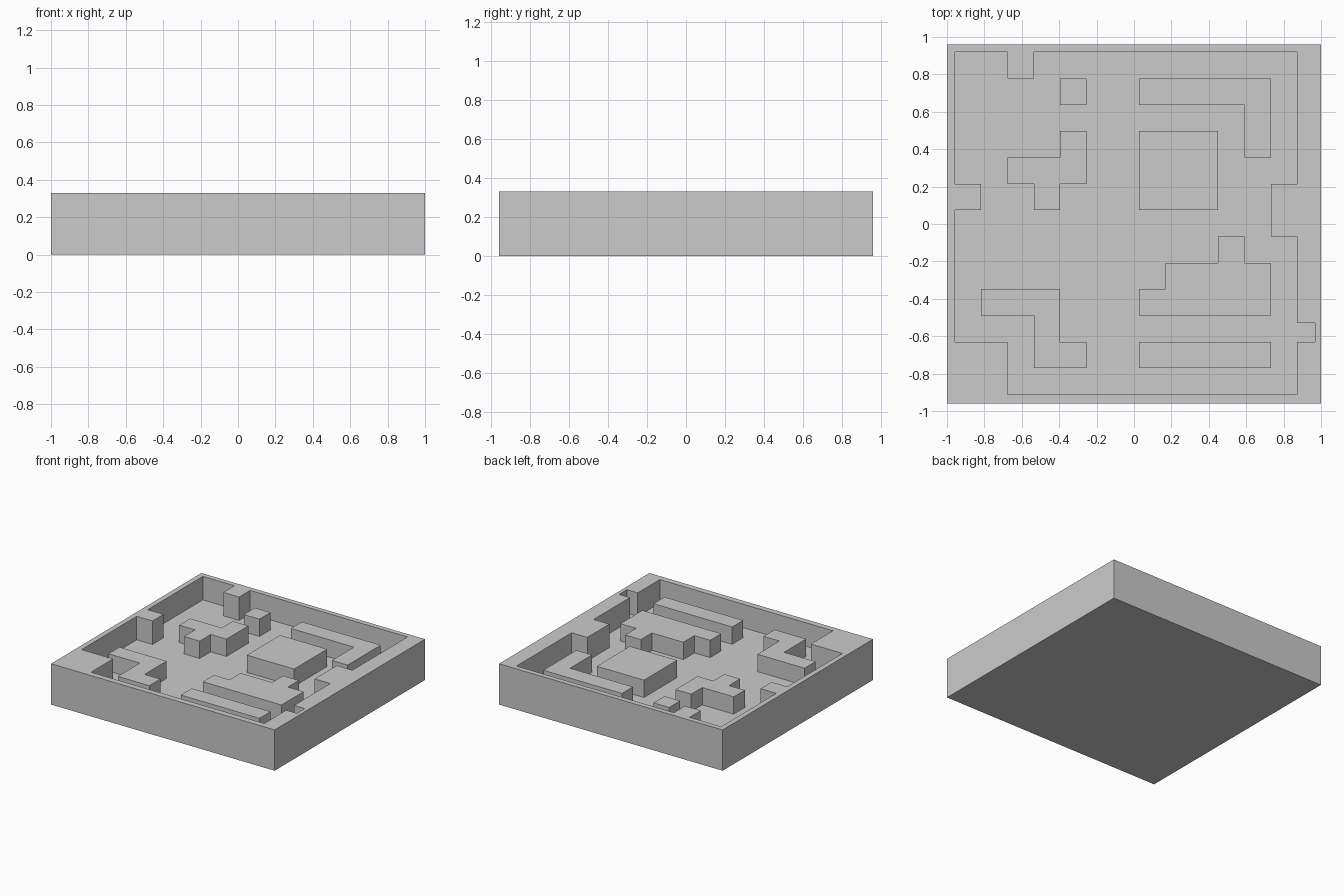
import bpy
import bmesh

cube = bpy.data.objects.get("Cube")
if cube:
    bpy.data.objects.remove(cube, do_unlink=True)

STEP = 0.1408              # grid pitch of the maze plan
ORIGIN = (0.028, 0.074)    # plan position of grid point (0, 0)
HEIGHT, FLOOR, BLOCK_TOP = 0.33, 0.14, 0.28

grey = bpy.data.materials.new("plain grey")
grey.use_nodes = True
colour = (0.6, 0.6, 0.6, 1)
grey.diffuse_color = colour
grey.node_tree.nodes["Principled BSDF"].inputs["Base Color"].default_value = colour


def on_grid(points):
    return [(ORIGIN[0] + STEP * i, ORIGIN[1] + STEP * j) for i, j in points]


def rect(x0, y0, x1, y1):
    return [(x0, y0), (x1, y0), (x1, y1), (x0, y1)]


def prism(name, outline, bottom, top):
    """Extrude a plan outline straight up into a closed solid."""
    bm = bmesh.new()
    base = bm.faces.new([bm.verts.new((x, y, bottom)) for x, y in outline])
    lifted = bmesh.ops.extrude_face_region(bm, geom=[base], use_keep_orig=True)
    verts = [v for v in lifted["geom"] if isinstance(v, bmesh.types.BMVert)]
    bmesh.ops.translate(bm, verts=verts, vec=(0, 0, top - bottom))
    bmesh.ops.recalc_face_normals(bm, faces=bm.faces)
    mesh = bpy.data.meshes.new(name)
    bm.to_mesh(mesh)
    bm.free()
    mesh.materials.append(grey)
    obj = bpy.data.objects.new(name, mesh)
    bpy.context.collection.objects.link(obj)
    return obj


# Outer tray with a stepped cavity and a small exit notch on the right
tray = prism("tray", rect(-1, -0.96, 1, 0.96), 0, HEIGHT)
cavity = prism("cavity_cutter", on_grid([
    (-7, 6), (-5, 6), (-5, 5), (-4, 5), (-4, 6), (6, 6),
    (6, 1), (5, 1), (5, -1), (6, -1),
    (6, -4.29), (6.68, -4.29), (6.68, -5), (6, -5),
    (6, -7), (-5, -7), (-5, -5), (-7, -5),
    (-7, 0), (-6, 0), (-6, 1), (-7, 1)]), FLOOR, HEIGHT + 0.2)
cavity.hide_render = True
cut = tray.modifiers.new("cavity", 'BOOLEAN')
cut.operation = 'DIFFERENCE'
cut.solver = 'EXACT'
cut.object = cavity

# Bake the cut and drop the cutter
graph = bpy.context.evaluated_depsgraph_get()
carved = bpy.data.meshes.new_from_object(tray.evaluated_get(graph))
tray.modifiers.clear()
tray.data = carved
bpy.data.objects.remove(cavity, do_unlink=True)

# Raised wall blocks standing on the floor, in grid units
blocks = {
    "square_block": rect(0, 0, 3, 3),
    "small_post": rect(-3, 4, -2, 5),
    "front_bar": rect(0, -6, 5, -5),
    "back_corner_wall": [(0, 4), (4, 4), (4, 2), (5, 2), (5, 5), (0, 5)],
    "left_branching_wall": [(-5, 1), (-4, 1), (-4, 0), (-3, 0), (-3, 1),
                            (-2, 1), (-2, 3), (-3, 3), (-3, 2), (-5, 2)],
    "right_stepped_wall": [(0, -4), (5, -4), (5, -2), (4, -2), (4, -1),
                           (3, -1), (3, -2), (1, -2), (1, -3), (0, -3)],
    "front_zigzag_wall": [(-6, -4), (-4, -4), (-4, -6), (-2, -6),
                          (-2, -5), (-3, -5), (-3, -3), (-6, -3)],
}
for name, plan in blocks.items():
    prism(name, on_grid(plan), FLOOR, BLOCK_TOP)
